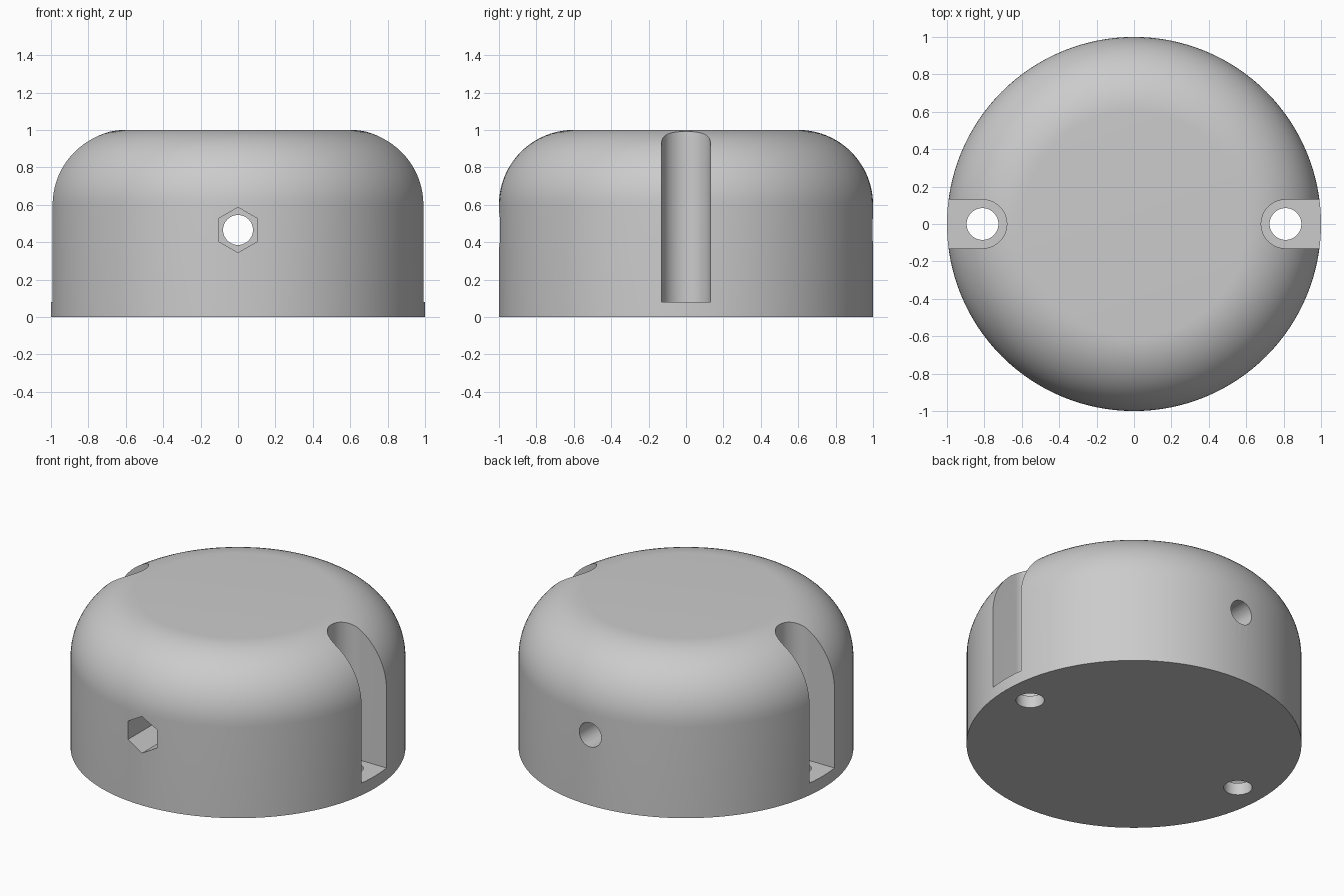
import bpy, bmesh
from math import sin, cos, pi, radians
from mathutils import Matrix

cube = bpy.data.objects.get("Cube")
if cube:
    bpy.data.objects.remove(cube, do_unlink=True)

grey = bpy.data.materials.new("light grey")
grey.use_nodes = True
colour = (0.6, 0.6, 0.6, 1)
grey.diffuse_color = colour
grey.node_tree.nodes["Principled BSDF"].inputs["Base Color"].default_value = colour

SEGMENTS = 128
SLOT_X, SLOT_R, SLOT_FLOOR = 0.81, 0.13, 0.08
BORE_Z = 0.465


def make_object(name, bm):
    bmesh.ops.recalc_face_normals(bm, faces=bm.faces)
    mesh = bpy.data.meshes.new(name)
    bm.to_mesh(mesh)
    bm.free()
    mesh.materials.append(grey)
    obj = bpy.data.objects.new(name, mesh)
    bpy.context.collection.objects.link(obj)
    return obj


def prism(name, outline, low, high, matrix=Matrix()):
    """Extrude a flat outline from low to high along local z."""
    bm = bmesh.new()
    face = bm.faces.new([bm.verts.new((x, y, low)) for x, y in outline])
    top = bmesh.ops.extrude_face_region(bm, geom=[face])["geom"]
    verts = [v for v in top if isinstance(v, bmesh.types.BMVert)]
    bmesh.ops.translate(bm, verts=verts, vec=(0, 0, high - low))
    bm.transform(matrix)
    return make_object(name, bm)


def circle(radius, count, x=0, start=0):
    return [(x + radius * cos(start + 2 * pi * i / count),
             radius * sin(start + 2 * pi * i / count)) for i in range(count)]


# Round body with a filleted top edge
FILLET, STEPS = 0.4, 20
profile = [(1, 0)]
for i in range(STEPS + 1):
    a = pi / 2 * i / STEPS
    profile.append((1 - FILLET + FILLET * cos(a), 1 - FILLET + FILLET * sin(a)))
bm = bmesh.new()
rings = [[bm.verts.new((x, y, z)) for x, y in circle(r, SEGMENTS)] for r, z in profile]
for lower, upper in zip(rings, rings[1:]):
    for i in range(SEGMENTS):
        j = (i + 1) % SEGMENTS
        bm.faces.new((lower[i], lower[j], upper[j], upper[i]))
bm.faces.new(rings[0])
bm.faces.new(rings[-1])
body = make_object("body", bm)

# Cutters: side slots with a rounded inner end, and their screw holes
cutters = []
for side, sign in (("left", 1), ("right", -1)):
    arc = [(SLOT_X - SLOT_R * sin(pi * i / 32), SLOT_R * cos(pi * i / 32)) for i in range(33)]
    outline = [(sign * x, y) for x, y in [(1.2, SLOT_R)] + arc + [(1.2, -SLOT_R)]]
    cutters.append(prism(side + "_slot_cutter", outline, SLOT_FLOOR, 1.2))
    cutters.append(prism(side + "_screw_hole_cutter",
                         circle(0.085, 40, sign * SLOT_X), -0.1, 0.2))

# Cutters: cross bore from front to back, and the hexagonal nut pocket
along_y = Matrix.Translation((0, 0, BORE_Z)) @ Matrix.Rotation(radians(90), 4, "X")
cutters.append(prism("cross_bore_cutter", circle(0.08, 40), -1.2, 1.2, along_y))
cutters.append(prism("nut_pocket_cutter", circle(0.121, 6, start=pi / 2), 0.6, 1.2, along_y))

for cutter in cutters:
    mod = body.modifiers.new(cutter.name, "BOOLEAN")
    mod.operation = "DIFFERENCE"
    mod.solver = "EXACT"
    mod.object = cutter

# Apply the cuts, then shade the curves smooth with crisp edges
bpy.context.view_layer.update()
evaluated = body.evaluated_get(bpy.context.evaluated_depsgraph_get())
cut_mesh = bpy.data.meshes.new_from_object(evaluated)
body.modifiers.clear()
body.data = cut_mesh
for cutter in cutters:
    bpy.data.objects.remove(cutter, do_unlink=True)

bpy.ops.object.select_all(action="DESELECT")
body.select_set(True)
bpy.context.view_layer.objects.active = body
bpy.ops.object.shade_smooth_by_angle(angle=radians(30))
